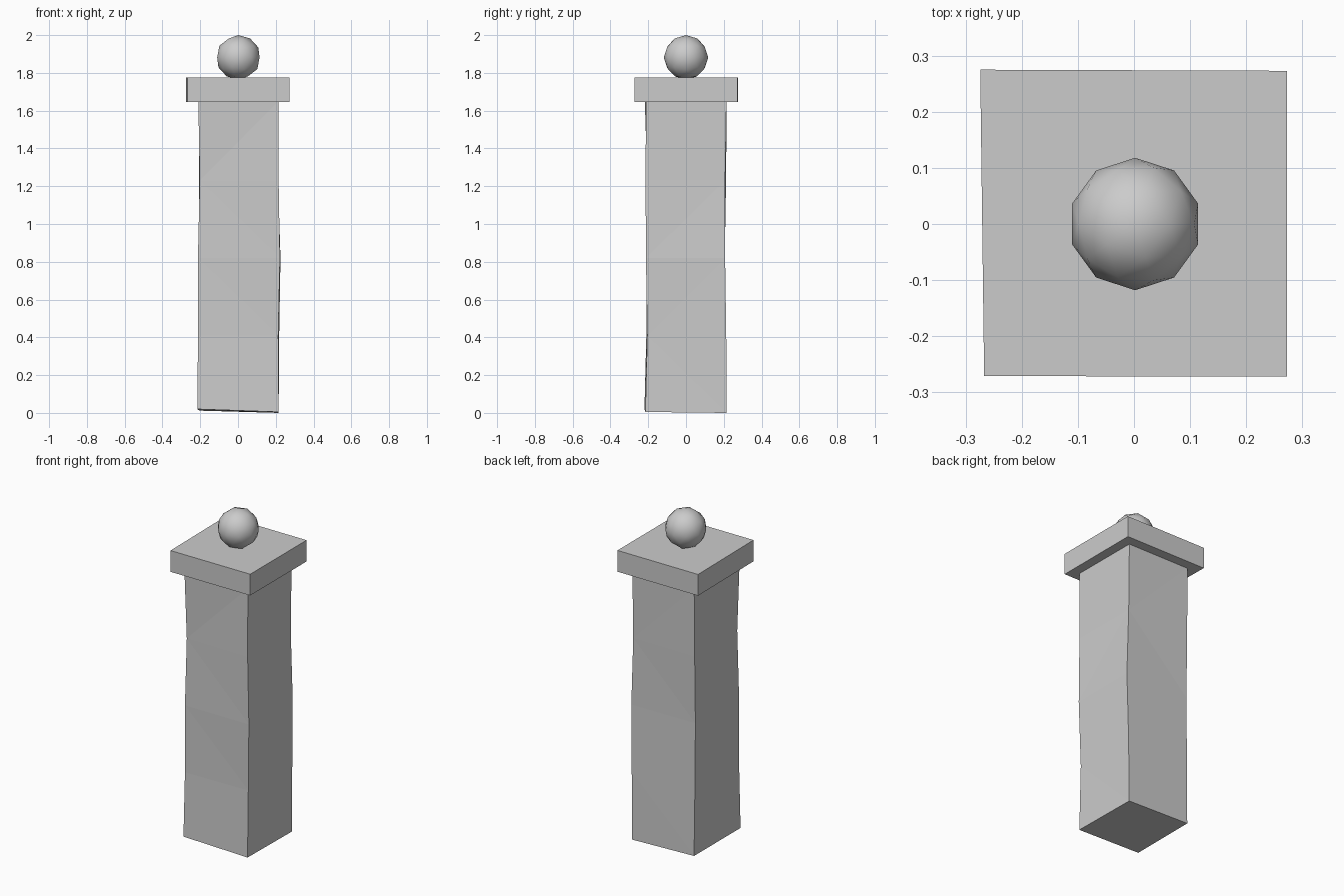
import bpy
import bmesh

cube = bpy.data.objects.get("Cube")
if cube:
    bpy.data.objects.remove(cube, do_unlink=True)

stone = bpy.data.materials.new("grey stone")
stone.use_nodes = True
stone.diffuse_color = (0.6, 0.6, 0.6, 1)
stone.node_tree.nodes["Principled BSDF"].inputs["Base Color"].default_value = (0.6, 0.6, 0.6, 1)


def add_object(name, bm):
    bmesh.ops.recalc_face_normals(bm, faces=bm.faces[:])
    mesh = bpy.data.meshes.new(name)
    bm.to_mesh(mesh)
    bm.free()
    mesh.materials.append(stone)
    obj = bpy.data.objects.new(name, mesh)
    bpy.context.collection.objects.link(obj)
    return obj


def stack(name, rings):
    """Join four-cornered rings into a closed block."""
    bm = bmesh.new()
    loops = [[bm.verts.new(p) for p in ring] for ring in rings]
    for low, high in zip(loops, loops[1:]):
        for i in range(4):
            j = (i + 1) % 4
            bm.faces.new((low[i], low[j], high[j], high[i]))
    bm.faces.new(loops[0][::-1])
    bm.faces.new(loops[-1])
    # Split the warped sides so the worn stone stays faceted
    bmesh.ops.triangulate(bm, faces=bm.faces[:])
    return add_object(name, bm)


# Worn shaft: corners run front left, front right, back right, back left
base = [(-.215, -.22, .02), (.215, -.215, .005), (.215, .215, 0), (-.205, .215, .012)]
levels = [
    (.41, [(-.212, -.21), (.213, -.205), (.218, .213), (-.207, .21)]),
    (.82, [(-.212, -.21), (.222, -.212), (.225, .207), (-.207, .205)]),
    (1.23, [(-.203, -.205), (.215, -.214), (.212, .207), (-.207, .212)]),
    (1.65, [(-.21, -.218), (.215, -.212), (.213, .214), (-.206, .215)]),
]
stack("pillar_shaft", [base] + [[(x, y, z) for x, y in ring] for z, ring in levels])

# Overhanging cap slab
outline = [(-.267, -.271), (.273, -.272), (.273, .273), (-.274, .275)]
stack("pillar_cap", [[(x, y, z) for x, y in outline] for z in (1.645, 1.775)])

# Ball finial
bm = bmesh.new()
bmesh.ops.create_icosphere(bm, subdivisions=2, radius=.118)
bmesh.ops.translate(bm, verts=bm.verts[:], vec=(.002, 0, 1.882))
for face in bm.faces:
    face.smooth = True
add_object("ball_finial", bm)
